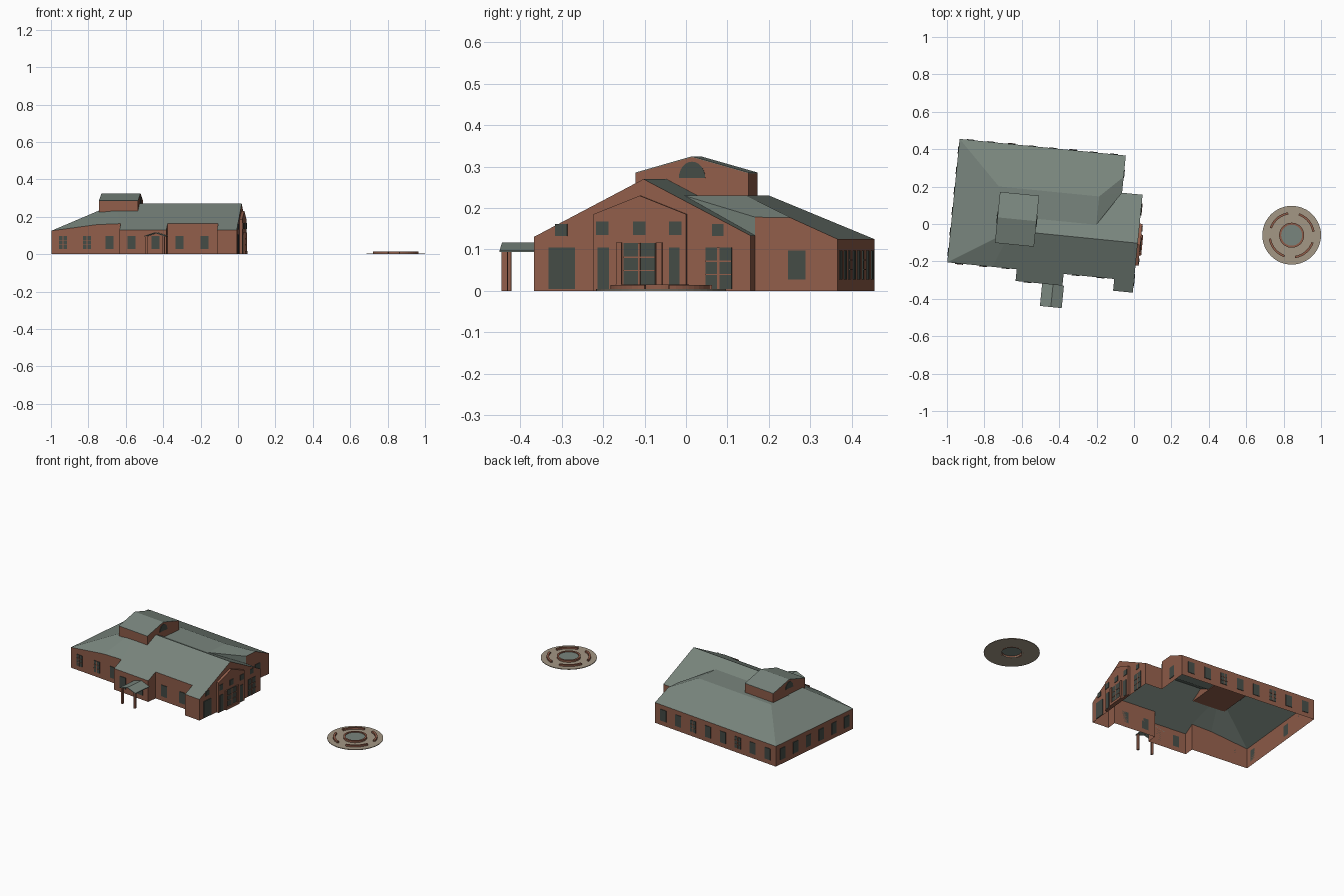
import bpy, bmesh, math
from mathutils import Matrix, Vector

if "Cube" in bpy.data.objects:
    bpy.data.objects.remove(bpy.data.objects["Cube"])

TURN = Matrix.Rotation(math.radians(-5.7), 4, 'Z')


def material(name, rgb):
    m = bpy.data.materials.new(name)
    m.use_nodes = True
    m.diffuse_color = (*rgb, 1)
    m.node_tree.nodes["Principled BSDF"].inputs["Base Color"].default_value = (*rgb, 1)
    return m


BRICK = material("red_brick", (.28, .11, .068))
ROOF = material("grey_green_roof", (.19, .235, .205))
GLASS = material("dark_glass", (.058, .07, .06))
PAVING = material("tan_paving", (.37, .31, .235))


def finish(name, bm, mat, matrix=TURN, fix=True):
    if fix:
        bmesh.ops.recalc_face_normals(bm, faces=bm.faces)
    mesh = bpy.data.meshes.new(name)
    bm.to_mesh(mesh)
    bm.free()
    mesh.materials.append(mat)
    obj = bpy.data.objects.new(name, mesh)
    bpy.context.collection.objects.link(obj)
    obj.matrix_world = matrix
    return obj


def polygons(name, faces, mat, fix=True):
    """Sheet made of faces given as lists of points; shared points are welded."""
    bm = bmesh.new()
    for face in faces:
        bm.faces.new([bm.verts.new(p) for p in face])
    bmesh.ops.remove_doubles(bm, verts=bm.verts, dist=.0001)
    return finish(name, bm, mat, fix=fix)


def boxes(name, spans, mat):
    """One object of boxes, each given by its x, y and z ranges."""
    bm = bmesh.new()
    for span in spans:
        centre = Vector([(a + b) / 2 for a, b in span])
        size = Vector([b - a for a, b in span])
        bmesh.ops.create_cube(bm, size=1, matrix=Matrix.LocRotScale(centre, None, size))
    return finish(name, bm, mat)


def prism(name, outline, offset, mat):
    """Extrude a flat outline along an offset."""
    bm = bmesh.new()
    face = bm.faces.new([bm.verts.new(p) for p in outline])
    moved = bmesh.ops.extrude_face_region(bm, geom=[face])["geom"]
    bmesh.ops.translate(bm, vec=offset, verts=[v for v in moved if isinstance(v, bmesh.types.BMVert)])
    return finish(name, bm, mat)


# Main plan: walls and roof share these lines
WEST, EAST, INNER = -.973, .03, -.08
FRONT, BAY, BACK, WING = -.303, -.366, .36, .16
RIDGE, TOP, DECK = -.1, .27, .23
SLOPE = .525


def gable(x, y):
    return (x, y, TOP - SLOPE * abs(y - RIDGE))


west_front, west_back = (WEST, FRONT, .125), (WEST, BACK, .125)
front_knee = (-.73, FRONT, .158)
eave = [gable(-.6, FRONT), gable(-.6, BAY), gable(-.348, BAY), gable(-.348, FRONT),
        gable(-.076, FRONT), gable(-.076, BAY), gable(EAST, BAY)]
ridge_east, ridge_west = (EAST, RIDGE, TOP), (-.65, RIDGE, TOP)
wing_east, wing_inner = gable(EAST, WING), gable(INNER, WING)
step_top, step_bend = (INNER, WING, .178), (INNER, .245, .177)
inner_back = (INNER, BACK, .125)
deck_sw, deck_nw = (-.739, -.024, DECK), (-.739, .128, DECK)
deck_ne, deck_se = (-.2, .128, DECK), (-.2, -.024, DECK)

# Outer walls, open underneath
loop = [west_front, front_knee, *eave, ridge_east, wing_east, wing_inner,
        step_top, step_bend, inner_back, west_back]
walls = []
for a, b in zip(loop, loop[1:] + loop[:1]):
    if a[:2] != b[:2]:
        walls.append([(*a[:2], 0), (*b[:2], 0), b, a])
polygons("brick_walls", walls, BRICK, fix=False)

# Hipped main roof with the cross gable and flat deck
polygons("main_roof", [
    [ridge_west, *eave, ridge_east],
    [ridge_west, front_knee, eave[0]],
    [ridge_west, west_front, front_knee],
    [west_front, ridge_west, deck_sw, deck_nw, west_back],
    [ridge_west, ridge_east, wing_east, wing_inner, deck_se, deck_sw],
    [deck_sw, deck_se, deck_ne, deck_nw],
    [west_back, deck_nw, deck_ne, step_bend, inner_back],
    [deck_ne, deck_se, step_top],
    [deck_ne, step_top, step_bend],
    [deck_se, wing_inner, step_top],
], ROOF)

# Roof lantern: gabled brick box with a thin roof and arched windows
LX, LY, MID = (-.73, -.52), (-.174, .1), -.037
LOW, HIGH, PEAK = .225, .284, .323
length = (LX[1] - LX[0], 0, 0)
prism("lantern_walls", [(LX[0], LY[0], LOW), (LX[0], LY[1], LOW), (LX[0], LY[1], HIGH),
                        (LX[0], MID, PEAK), (LX[0], LY[0], HIGH)], length, BRICK)
lift = .002
prism("lantern_roof", [(LX[0], LY[0], HIGH), (LX[0], MID, PEAK), (LX[0], LY[1], HIGH),
                       (LX[0], LY[1], HIGH + lift), (LX[0], MID, PEAK + lift),
                       (LX[0], LY[0], HIGH + lift)], length, ROOF)
for name, x in (("lantern_window_east", LX[1]), ("lantern_window_west", LX[0] - .003)):
    arch = [(x, MID + .032 * math.cos(t * math.pi / 12), .272 + .04 * math.sin(t * math.pi / 12))
            for t in range(13)]
    prism(name, arch, (.003, 0, 0), GLASS)

# Ordinary windows along front, back and west walls
PANE, SILL, HEAD, HALF = .003, .028, .098, .021
panes, bars = [], []


def cross(axis_x, centre, wall, out):
    """Brick-coloured glazing bars over one pane."""
    depth = tuple(sorted((wall, wall + out * .005)))
    for a, z in [((centre - .002, centre + .002), (SILL, HEAD)),
                 ((centre - HALF, centre + HALF), (.05, .053)),
                 ((centre - HALF, centre + HALF), (.073, .076))]:
        bars.append((a, depth, z) if axis_x else (depth, a, z))


for x in (-.91, -.78, -.66, -.283, -.15):
    panes.append(((x - HALF, x + HALF), (FRONT - PANE, FRONT), (SILL, HEAD)))
for x in (-.535, -.407):
    panes.append(((x - HALF, x + HALF), (BAY - PANE, BAY), (SILL, HEAD)))
for x in (-.91, -.78):
    cross(True, x, FRONT, -1)
for i in range(8):
    x = WEST + .06 + i * .11
    panes.append(((x - HALF, x + HALF), (BACK, BACK + PANE), (SILL, HEAD)))
    if i % 3 == 2:
        cross(True, x, BACK, 1)
for i in range(6):
    y = FRONT + .055 + i * .11
    panes.append(((WEST - PANE, WEST), (y - HALF, y + HALF), (SILL, HEAD)))
panes.append(((INNER, INNER + PANE), (.24, .282), (SILL, HEAD)))
boxes("side_windows", panes, GLASS)
boxes("window_bars", bars, BRICK)

# Gabled entrance pavilion on the east face
FACE = .045
prism("entrance_pavilion", [(EAST, -.22, 0), (EAST, .005, 0), (EAST, .005, .185),
                            (EAST, -.108, .23), (EAST, -.22, .185)],
      (FACE - EAST, 0, 0), BRICK)
glass, trim = [], []
for wall, y0, y1, z0, z1 in [
        (EAST, -.33, -.266, .004, .105), (EAST, .05, .114, .004, .105),
        (EAST, -.315, -.285, .133, .162), (EAST, .066, .094, .133, .162),
        (FACE, -.21, -.182, .004, .105), (FACE, -.037, -.011, .004, .105),
        (FACE, -.147, -.07, .016, .116)]:
    glass.append(((wall, wall + PANE), (y0, y1), (z0, z1)))
for y in (-.198, -.109, -.021):
    glass.append(((FACE, FACE + PANE), (y - .015, y + .015), (.135, .168)))
boxes("entrance_glass", glass, GLASS)

# Pilasters, glazing bars and low step
for y in (-.158, -.06):
    trim.append(((FACE, FACE + .008), (y - .007, y + .007), (0, .117)))
trim.append(((FACE, FACE + .01), (-.165, -.053), (0, .016)))
for z in (.048, .08):
    trim.append(((FACE, FACE + .005), (-.147, -.07), (z, z + .003)))
    trim.append(((EAST, EAST + .005), (.05, .114), (z - .01, z - .007)))
for wall, y, top in ((FACE, -.109, .116), (EAST, .082, .105)):
    trim.append(((wall, wall + .005), (y - .003, y + .003), (0, top)))
boxes("entrance_trim", trim, BRICK)

# Side porch: gabled canopy on two posts
PX, PY = (-.457, -.34), (-.486, BAY)
ridge_x, base, crest = sum(PX) / 2, .094, .117
prism("porch_canopy", [(PX[0], PY[0], base), (ridge_x, PY[0], crest - .004), (PX[1], PY[0], base),
                       (PX[1], PY[0], base + .004), (ridge_x, PY[0], crest),
                       (PX[0], PY[0], base + .004)], (0, PY[1] - PY[0], 0), ROOF)
boxes("porch_posts", [((x - .006, x + .006), (PY[0] + .004, PY[0] + .018), (0, base + .004))
                      for x in (PX[0] + .012, PX[1] - .012)], BRICK)

# Round plaza with a basin and curved benches
PLAZA = Matrix.Translation((.843, -.06, 0))


def ring(name, inner, outer, z0, z1, mat, arcs=((0, 360),)):
    bm = bmesh.new()
    for start, end in arcs:
        steps = max(8, int((end - start) / 7.5))
        sections = []
        for i in range(steps + 1):
            t = math.radians(start + (end - start) * i / steps)
            sections.append([bm.verts.new((r * math.cos(t), r * math.sin(t), z))
                             for r, z in ((inner, z0), (outer, z0), (outer, z1), (inner, z1))])
        for a, b in zip(sections, sections[1:]):
            for k in range(4):
                n = (k + 1) % 4
                bm.faces.new((a[k], a[n], b[n], b[k]))
        if end - start < 360:
            bm.faces.new(sections[0])
            bm.faces.new(sections[-1])
    bmesh.ops.remove_doubles(bm, verts=bm.verts, dist=.00001)
    return finish(name, bm, mat, PLAZA)


ring("plaza_paving", .056, .157, 0, .004, PAVING)
ring("basin_rim", .056, .067, 0, .015, BRICK)
ring("curved_benches", .112, .124, .003, .014, BRICK,
     [(a - 31, a + 31) for a in (40, 130, 220, 310)])
disc = bmesh.new()
bmesh.ops.create_circle(disc, cap_ends=True, radius=.057, segments=48,
                        matrix=Matrix.Translation((0, 0, .011)))
finish("basin_surface", disc, ROOF, PLAZA, fix=False)
